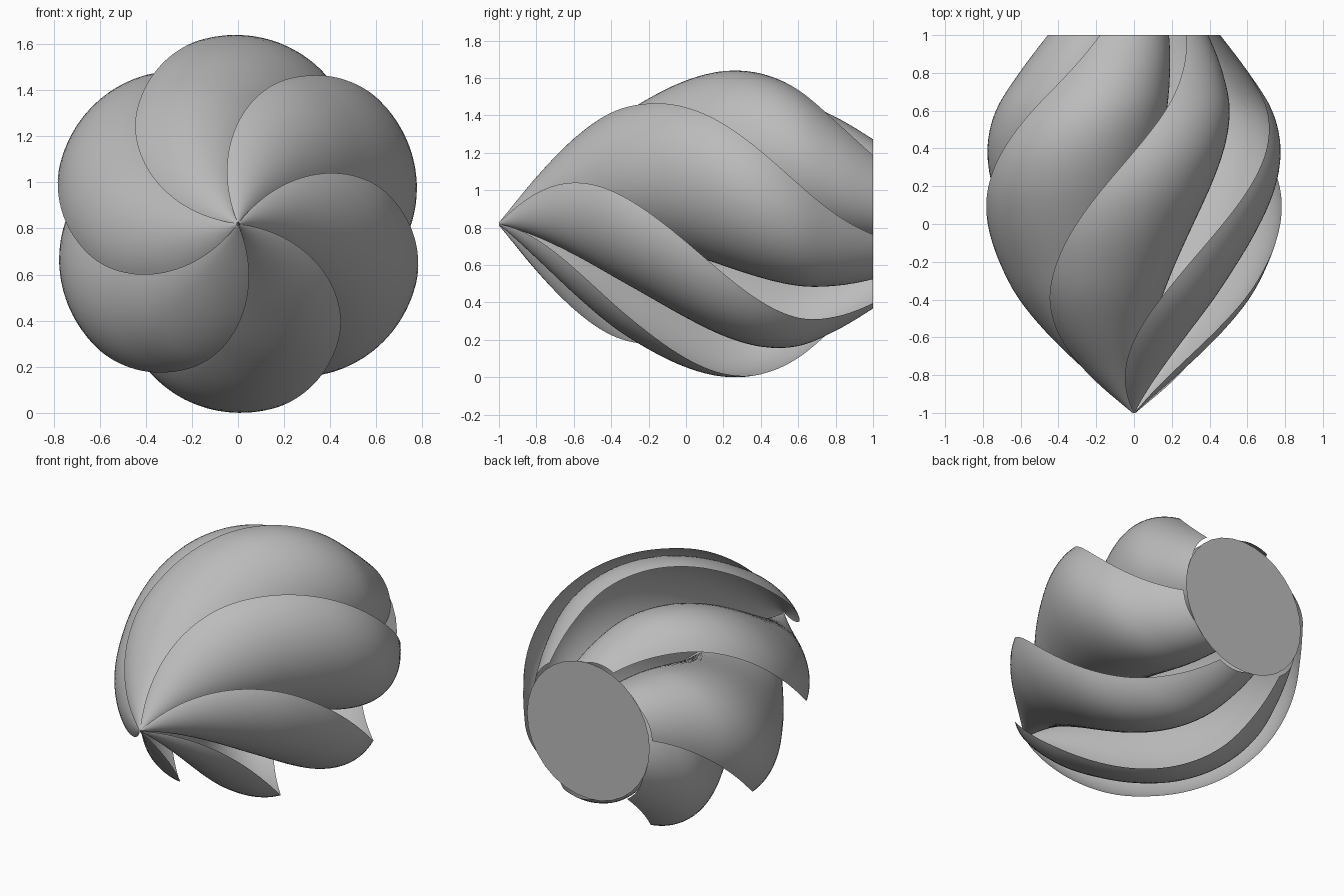
import bpy, bmesh, math

old = bpy.data.objects.get("Cube")
if old:
    bpy.data.objects.remove(old, do_unlink=True)

AXIS_Z = 0.82
BLADES = 6
STEPS = 80          # along the axis
ARC = 40            # across each blade

# Centre of the blade's arc, outward and sideways, as a share of its reach
OUT, SIDE = 0.46, 0.045
RADIUS = math.hypot(1 - OUT, SIDE)
START = math.atan2(-SIDE, 1 - OUT)

grey = bpy.data.materials.new("light_grey")
grey.use_nodes = True
grey.diffuse_color = (0.5, 0.5, 0.5, 1)
grey.node_tree.nodes["Principled BSDF"].inputs["Base Color"].default_value = (0.5, 0.5, 0.5, 1)

# Blade reach from the axis, at even steps from the nose to the back
REACH = [0.008, 0.25, 0.455, 0.61, 0.71, 0.78, 0.815, 0.803, 0.735, 0.605, 0.46]


def reach(t):
    """Smooth curve through the reach values, t from 0 to 1."""
    last = len(REACH) - 1
    i = min(int(t * last), last - 1)
    u = t * last - i
    b, c = REACH[i], REACH[i + 1]
    a = REACH[i - 1] if i else 2 * b - c
    d = REACH[i + 2] if i + 2 <= last else 2 * c - b
    return b + u / 2 * (c - a + u * (2 * a - 5 * b + 4 * c - d + u * (3 * (b - c) + d - a)))


def finish(name, bm):
    mesh = bpy.data.meshes.new(name)
    bm.to_mesh(mesh)
    bm.free()
    mesh.materials.append(grey)
    obj = bpy.data.objects.new(name, mesh)
    bpy.context.collection.objects.link(obj)
    return obj


def make_blade(index):
    """Twisted sheet with a full, rounded section from free edge to axis."""
    bm = bmesh.new()
    rows = []
    for i in range(STEPS + 1):
        t = i / STEPS
        y = 2 * t - 1
        edge = math.radians(113 - 60 * y + 360 / BLADES * index)
        row = []
        for j in range(ARC + 1):
            swing = START + (math.pi - START) * j / ARC
            u = reach(t) * (OUT + RADIUS * math.cos(swing))
            v = reach(t) * (SIDE + RADIUS * math.sin(swing))
            x = u * math.cos(edge) + v * math.sin(edge)
            z = u * math.sin(edge) - v * math.cos(edge)
            row.append(bm.verts.new((x, y, AXIS_Z + z)))
        rows.append(row)
    for near, far in zip(rows, rows[1:]):
        for j in range(ARC):
            face = bm.faces.new((near[j], near[j + 1], far[j + 1], far[j]))
            face.smooth = True
    finish(f"blade_{index + 1}", bm)


for k in range(BLADES):
    make_blade(k)

# Flat plate closing the back
bm = bmesh.new()
bmesh.ops.create_circle(bm, cap_ends=True, segments=32, radius=0.44)
plate = finish("back_plate", bm)
plate.rotation_euler = (-math.pi / 2, 0, 0)
plate.location = (0, 1, AXIS_Z)
